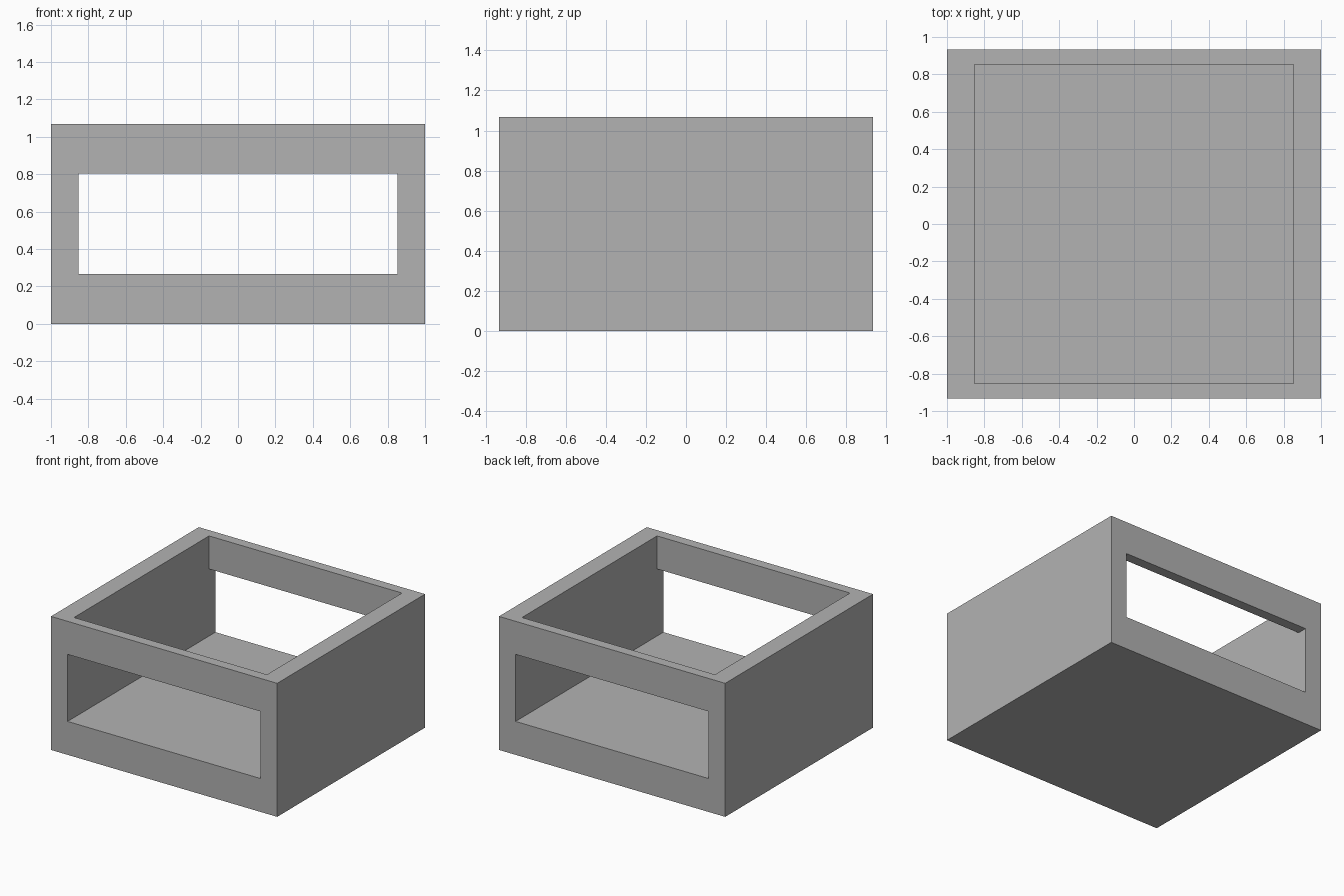
import bpy

cube = bpy.data.objects.get("Cube")
if cube:
    bpy.data.objects.remove(cube, do_unlink=True)

WIDTH, DEPTH, HEIGHT = 2.0, 1.867, 1.067
INNER = 1.706            # clear width of the well and the windows
FLOOR, LINTEL = 0.267, 0.803

grey = bpy.data.materials.new("plain grey")
grey.use_nodes = True
colour = (0.448, 0.448, 0.448, 1)
grey.diffuse_color = colour
grey.node_tree.nodes["Principled BSDF"].inputs["Base Color"].default_value = colour


def block(name, x, y, bottom, top):
    bpy.ops.mesh.primitive_cube_add(size=1, location=(0, 0, (bottom + top) / 2))
    ob = bpy.context.object
    ob.name = name
    ob.scale = (x, y, top - bottom)
    bpy.ops.object.transform_apply(location=True, rotation=False, scale=True)
    ob.data.materials.append(grey)
    return ob


def cut(target, cutter):
    mod = target.modifiers.new(cutter.name, 'BOOLEAN')
    mod.operation = 'DIFFERENCE'
    mod.solver = 'EXACT'
    mod.object = cutter
    bpy.context.view_layer.objects.active = target
    bpy.ops.object.modifier_apply(modifier=mod.name)
    bpy.data.objects.remove(cutter, do_unlink=True)


# Solid body, then the front-to-back window and the open-topped well
box = block("open_box", WIDTH, DEPTH, 0, HEIGHT)
cut(box, block("window_cutter", INNER, DEPTH + 1, FLOOR, LINTEL))
cut(box, block("well_cutter", INNER, INNER, (FLOOR + LINTEL) / 2, HEIGHT + 1))
